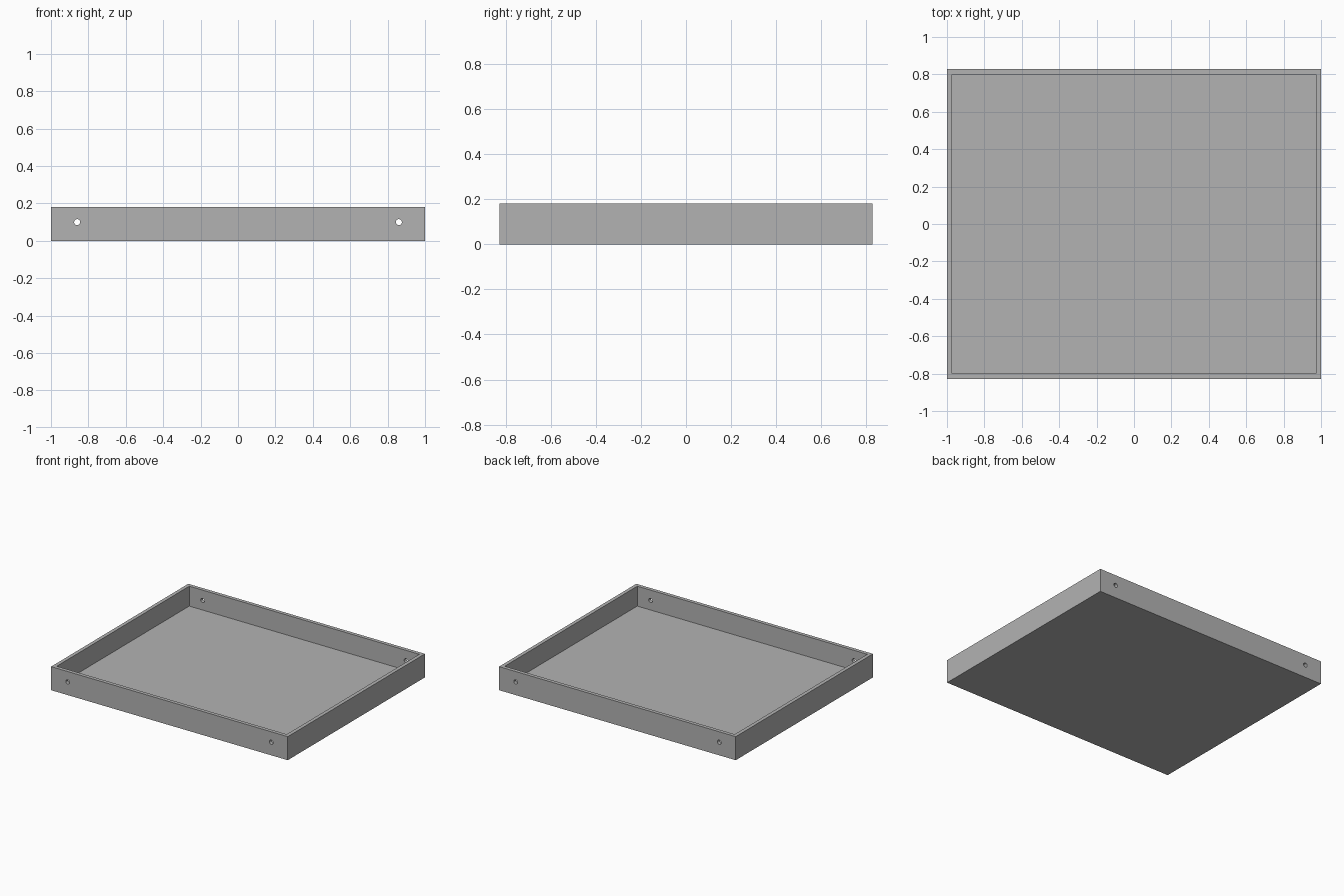
import bpy
import bmesh
from mathutils import Matrix

if "Cube" in bpy.data.objects:
    bpy.data.objects.remove(bpy.data.objects["Cube"], do_unlink=True)

WIDTH, DEPTH, HEIGHT = 2.0, 1.656, 0.18
WALL = 0.028
HOLE_X, HOLE_Z, HOLE_RADIUS = 0.86, 0.1, 0.016

grey = bpy.data.materials.new("plain_grey")
grey.use_nodes = True
colour = (0.45, 0.45, 0.45, 1.0)
grey.diffuse_color = colour
grey.node_tree.nodes["Principled BSDF"].inputs["Base Color"].default_value = colour


def finish(name, bm):
    mesh = bpy.data.meshes.new(name)
    bm.to_mesh(mesh)
    bm.free()
    mesh.materials.append(grey)
    obj = bpy.data.objects.new(name, mesh)
    bpy.context.collection.objects.link(obj)
    return obj


# Open tray: a box whose top is inset to form the rim and pushed down to the floor
bm = bmesh.new()
bmesh.ops.create_cube(bm, size=1.0, matrix=Matrix.Translation((0, 0, HEIGHT / 2))
                      @ Matrix.Diagonal((WIDTH, DEPTH, HEIGHT, 1)))
top = max(bm.faces, key=lambda f: f.calc_center_median().z)
bmesh.ops.inset_region(bm, faces=[top], thickness=WALL, use_even_offset=True)
well = bmesh.ops.extrude_discrete_faces(bm, faces=[top])["faces"][0]
bmesh.ops.translate(bm, verts=well.verts, vec=(0, 0, WALL - HEIGHT))
bmesh.ops.recalc_face_normals(bm, faces=bm.faces)
tray = finish("tray", bm)

# Screw holes through the front and back walls
bm = bmesh.new()
for side in (-1, 1):
    bmesh.ops.create_cone(bm, cap_ends=True, segments=24, radius1=HOLE_RADIUS,
                          radius2=HOLE_RADIUS, depth=DEPTH + 0.2,
                          matrix=Matrix.Translation((side * HOLE_X, 0, HOLE_Z))
                          @ Matrix.Rotation(1.570796, 4, "X"))
cutter = finish("hole_cutter", bm)
cutter.hide_render = True
cutter.hide_set(True)

holes = tray.modifiers.new("screw_holes", "BOOLEAN")
holes.operation = "DIFFERENCE"
holes.solver = "EXACT"
holes.object = cutter
